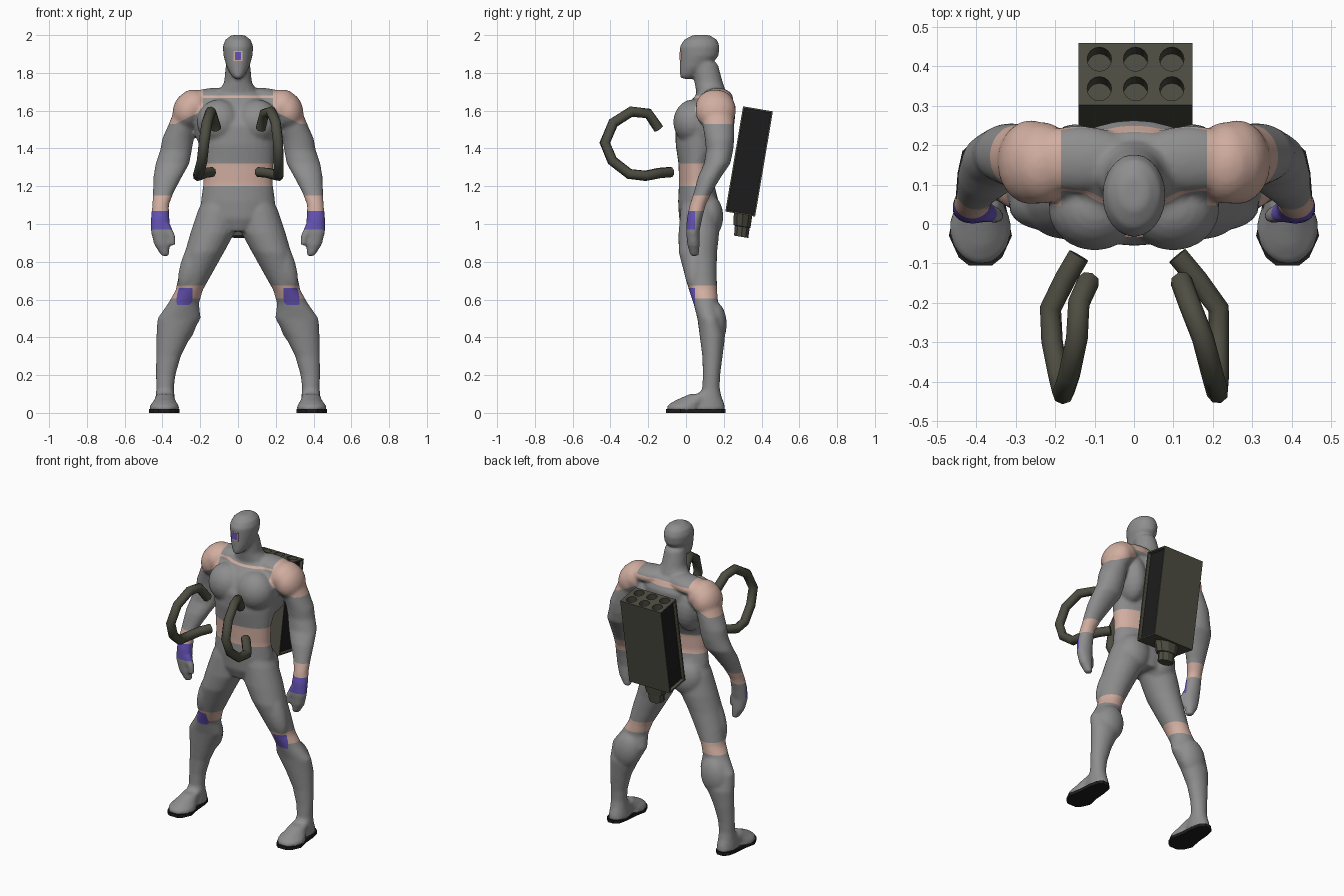
import bpy, bmesh, math
from mathutils import Matrix, Vector

if "Cube" in bpy.data.objects:
    bpy.data.objects.remove(bpy.data.objects["Cube"])


def material(name, rgb):
    m = bpy.data.materials.new(name)
    m.diffuse_color = (*rgb, 1)
    m.use_nodes = True
    m.node_tree.nodes["Principled BSDF"].inputs["Base Color"].default_value = m.diffuse_color
    return m


GREY = material("suit grey", (0.27, 0.27, 0.27))
SKIN = material("pale peach", (0.64, 0.42, 0.35))
PURPLE = material("purple", (0.13, 0.085, 0.46))
OLIVE = material("dark olive", (0.075, 0.075, 0.055))
BLACK = material("black", (0.012, 0.012, 0.012))


def make(name, bm, mats, smooth=True):
    bmesh.ops.recalc_face_normals(bm, faces=bm.faces)
    me = bpy.data.meshes.new(name)
    for m in mats:
        me.materials.append(m)
    bm.to_mesh(me)
    bm.free()
    ob = bpy.data.objects.new(name, me)
    bpy.context.collection.objects.link(ob)
    if smooth:
        me.shade_smooth()
    return ob


def bake(ob):
    """Apply the modifiers of an object."""
    dg = bpy.context.evaluated_depsgraph_get()
    me = bpy.data.meshes.new_from_object(ob.evaluated_get(dg))
    ob.modifiers.clear()
    ob.data = me


def loft(bm, rings, sides=(1,), n=20):
    """Closed tube through horizontal ellipses (x, y, z, rx, ry)."""
    for s in sides:
        loops = []
        for x, y, z, rx, ry in rings:
            loops.append([bm.verts.new((s * x + rx * math.cos(2 * math.pi * i / n),
                                        y + ry * math.sin(2 * math.pi * i / n), z)) for i in range(n)])
        for a, b in zip(loops, loops[1:]):
            for i in range(n):
                j = (i + 1) % n
                bm.faces.new((a[i], a[j], b[j], b[i]))
        bm.faces.new(loops[0])
        bm.faces.new(loops[-1])


def blob(bm, c, r, tilt=0.0, sides=(1, -1)):
    """Ellipsoid muscle, leaning outward by tilt."""
    for s in sides:
        mat = (Matrix.Translation((s * c[0], c[1], c[2])) @ Matrix.Rotation(s * tilt, 4, 'Y')
               @ Matrix.Diagonal((*r, 1)))
        bmesh.ops.create_uvsphere(bm, u_segments=20, v_segments=12, radius=1, matrix=mat)


LR = (1, -1)
bm = bmesh.new()
# head and neck
loft(bm, [(0, .005, 1.768, .018, .032), (0, .015, 1.79, .038, .048), (0, .045, 1.83, .06, .078),
          (0, .07, 1.89, .077, .103), (0, .073, 1.94, .081, .106), (0, .077, 1.975, .068, .088),
          (0, .08, 2.0, .035, .045)])
loft(bm, [(0, .14, 1.62, .14, .09), (0, .135, 1.69, .11, .08), (0, .12, 1.75, .074, .075),
          (0, .10, 1.85, .064, .068)])
# torso
loft(bm, [(0, .145, 1.69, .14, .085), (0, .13, 1.62, .20, .135), (0, .10, 1.52, .215, .155),
          (0, .075, 1.42, .202, .13), (0, .055, 1.32, .188, .095), (0, .055, 1.22, .183, .092),
          (0, .065, 1.12, .197, .107), (0, .075, 1.03, .19, .112), (0, .08, .96, .10, .09)], n=28)
blob(bm, (.1, .04, 1.54), (.118, .108, .12))
blob(bm, (.15, .14, 1.52), (.085, .115, .16), .15)
blob(bm, (.14, .165, 1.665), (.15, .085, .055), .1)
blob(bm, (.095, .115, 1.04), (.105, .083, .12))
# arms and hands
blob(bm, (.235, .155, 1.622), (.09, .105, .09))
blob(bm, (.262, .157, 1.60), (.083, .108, .105), -.3)
loft(bm, [(.25, .16, 1.62, .08, .09), (.295, .172, 1.52, .076, .084), (.318, .178, 1.45, .084, .078),
          (.328, .178, 1.39, .084, .072),
          (.347, .165, 1.32, .09, .07), (.372, .125, 1.25, .076, .062), (.395, .09, 1.17, .056, .048),
          (.41, .062, 1.10, .044, .043), (.412, .045, 1.03, .05, .041), (.41, .036, .96, .052, .036),
          (.402, .04, .89, .042, .033), (.385, .045, .83, .02, .022)], LR)
loft(bm, [(.385, .03, 1.0, .025, .025), (.352, .022, .94, .02, .022), (.345, .02, .885, .015, .015)], LR, 12)
# legs
loft(bm, [(.09, .07, 1.16, .08, .08), (.108, .07, 1.07, .105, .1), (.136, .068, .95, .117, .108),
          (.178, .063, .85, .104, .102),
          (.22, .075, .75, .09, .088), (.258, .09, .65, .072, .075), (.288, .105, .58, .082, .066),
          (.312, .125, .50, .115, .065), (.343, .14, .40, .09, .067), (.368, .14, .30, .066, .054),
          (.383, .135, .20, .052, .046), (.386, .132, .13, .047, .047), (.386, .125, .03, .055, .075)], LR)
blob(bm, (.312, .15, .47), (.09, .066, .12), -.25)
blob(bm, (.22, .045, .82), (.07, .062, .19), -.4)
# feet
loft(bm, [(.39, -.01, .012, .08, .096), (.39, -.01, .04, .076, .088), (.388, .03, .065, .058, .09),
          (.386, .09, .10, .045, .07)], LR)
loft(bm, [(.386, .12, .012, .058, .09), (.386, .12, .05, .055, .083), (.386, .125, .11, .048, .055)], LR)

# fuse the volumes into one smooth skin
body = make("body", bm, [GREY, SKIN, PURPLE])
rm = body.modifiers.new("fuse", 'REMESH')
rm.mode = 'VOXEL'
rm.voxel_size = .0095
sm = body.modifiers.new("soften", 'SMOOTH')
sm.factor = .5
sm.iterations = 6
bake(body)

# cut clean colour borders, then colour by position
bm = bmesh.new()
bm.from_mesh(body.data)
cuts = [((0, 0, z), (0, 0, 1)) for z in (.57, .605, .66, .675, .97, 1.07, 1.15, 1.2, 1.32, 1.53, 1.65, 1.668, 1.68)]
cuts += [((s * .33, 0, 1.53), (s * .5, 0, 1)) for s in LR]
cuts += [((s * x, 0, 0), (1, 0, 0)) for s in LR for x in (.185, .24, .335)]
cuts += [((0, .047, 0), (0, 1, 0))]
for co, no in cuts:
    bmesh.ops.bisect_plane(bm, geom=bm.verts[:] + bm.edges[:] + bm.faces[:], dist=1e-5,
                           plane_co=co, plane_no=no)


def paint(c):
    x, y, z = abs(c.x), c.y, c.z
    if y < .047 and ((x > .3 and .97 < z < 1.07) or (.24 < x < .335 and .57 < z < .66)):
        return 2
    if .605 < z < .675 or (x > .3 and 1.07 < z < 1.15) or (x < .23 and 1.2 < z < 1.32):
        return 1
    if x > .185 and y > .047 and z > max(1.53, 1.53 + (.33 - x) * .5):
        return 1
    if x < .185 and (1.65 if y > .15 else 1.668) < z < 1.68:
        return 1
    return 0


for f in bm.faces:
    f.material_index = paint(f.calc_center_median())
    f.smooth = True
body.data.materials.clear()
for m in (GREY, SKIN, PURPLE):
    body.data.materials.append(m)
bm.to_mesh(body.data)
bm.free()


def box(name, c, size, mat):
    bm = bmesh.new()
    bmesh.ops.create_cube(bm, size=1, matrix=Matrix.Translation(c) @ Matrix.Diagonal((*size, 1)))
    return make(name, bm, [mat], False)


# face marking
box("face_mark_frame", (0, -.029, 1.89), (.046, .008, .054), SKIN)
box("face_mark", (0, -.031, 1.89), (.034, .008, .042), PURPLE)

# shoe soles from a half-width outline
outline = [(-.105, .03), (-.085, .055), (-.03, .08), (.05, .064), (.13, .058), (.185, .046), (.21, .02)]
for s, side in ((1, "left"), (-1, "right")):
    bm = bmesh.new()
    pts = [(s * .39 + w, y) for y, w in outline] + [(s * .39 - w, y) for y, w in reversed(outline)]
    f = bm.faces.new([bm.verts.new((x, y, 0)) for x, y in pts])
    ext = bmesh.ops.extrude_face_region(bm, geom=[f])
    bmesh.ops.translate(bm, vec=(0, 0, .02), verts=[v for v in ext['geom'] if isinstance(v, bmesh.types.BMVert)])
    make("sole_" + side, bm, [BLACK], False)

# back launcher: box with recessed sides and six bored tubes, leaning back
lean = Matrix.Translation((.004, .334, 1.331)) @ Matrix.Rotation(-math.radians(9.6), 4, 'X')
bm = bmesh.new()
bmesh.ops.create_cube(bm, size=1, matrix=Matrix.Diagonal((.29, .16, .565, 1)))
bm.normal_update()
flanks = [f for f in bm.faces if abs(f.normal.x) > .9]
bmesh.ops.inset_individual(bm, faces=flanks, thickness=.012)
bmesh.ops.inset_individual(bm, faces=flanks, thickness=.001, depth=-.02)
for f in flanks:
    f.material_index = 1
pack = make("launcher_box", bm, [OLIVE, BLACK], False)
bm = bmesh.new()
for x in (-.092, 0, .092):
    for y in (-.038, .038):
        bmesh.ops.create_cone(bm, cap_ends=True, segments=16, radius1=.031, radius2=.031, depth=.2,
                              matrix=Matrix.Translation((x, y, .2825)))
bores = make("bore_cutter", bm, [OLIVE], False)
bores.hide_render = True
cut = pack.modifiers.new("bores", 'BOOLEAN')
cut.operation = 'DIFFERENCE'
cut.solver = 'EXACT'
cut.object = bores
bake(pack)
bpy.data.objects.remove(bores)
pack.matrix_world = lean

# launcher nozzle
bm = bmesh.new()
loft(bm, [(0, .015, -.28, .085, .052), (0, .02, -.345, .066, .048), (0, .022, -.347, .052, .042),
          (0, .025, -.4, .05, .04)], n=10)
make("launcher_nozzle", bm, [OLIVE], False).matrix_world = lean

# loose chest hoses
hoses = {
    "hose_left": [(.12, -.145, 1.505), (.14, -.20, 1.585), (.175, -.29, 1.595), (.20, -.385, 1.535), (.212, -.428, 1.43),
                  (.215, -.39, 1.335), (.215, -.30, 1.265), (.215, -.215, 1.255), (.16, -.14, 1.27), (.11, -.08, 1.275)],
    "hose_right": [(-.115, -.145, 1.505), (-.14, -.20, 1.585), (-.145, -.29, 1.595), (-.165, -.385, 1.535),
                   (-.18, -.43, 1.43), (-.19, -.39, 1.335), (-.208, -.30, 1.265), (-.212, -.215, 1.255),
                   (-.175, -.14, 1.27), (-.14, -.08, 1.275)]}
for name, path in hoses.items():
    cu = bpy.data.curves.new(name, 'CURVE')
    cu.dimensions = '3D'
    cu.bevel_depth = .028
    cu.bevel_resolution = 2
    cu.use_fill_caps = True
    sp = cu.splines.new('POLY')
    sp.points.add(len(path) - 1)
    for p, co in zip(sp.points, path):
        p.co = (*co, 1)
    cu.materials.append(OLIVE)
    bpy.context.collection.objects.link(bpy.data.objects.new(name, cu))
